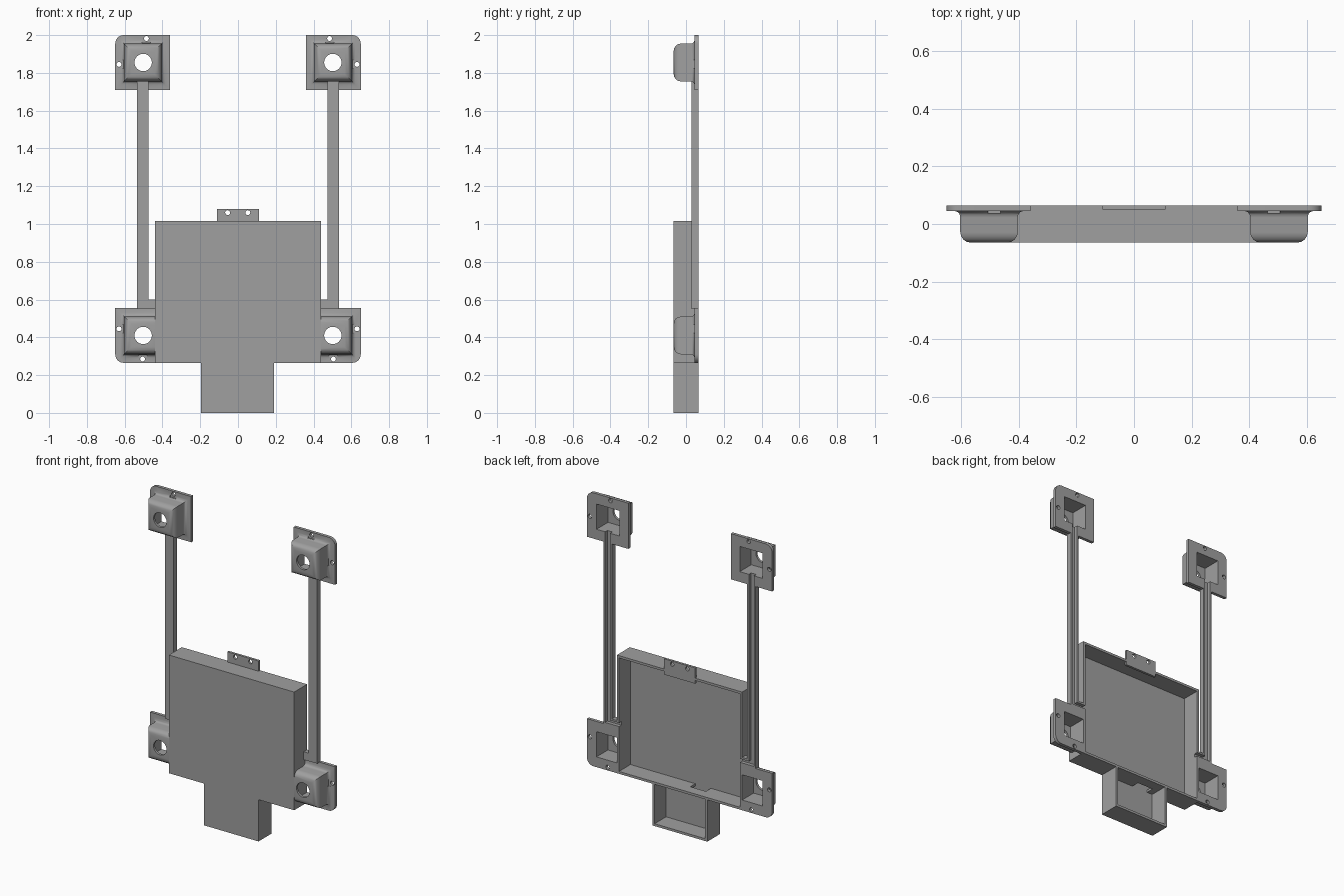
import bpy, bmesh, math

cube = bpy.data.objects.get("Cube")
if cube:
    bpy.data.objects.remove(cube, do_unlink=True)

FRONT, BACK = -0.065, 0.065      # overall depth
PLATE, WALL = 0.045, 0.015       # flange front plane, shell thickness

grey = bpy.data.materials.new("plain grey")
grey.use_nodes = True
grey.diffuse_color = (0.35, 0.35, 0.35, 1)
grey.node_tree.nodes["Principled BSDF"].inputs["Base Color"].default_value = grey.diffuse_color


def loft(name, rings):
    """Closed solid through matching rings of points."""
    bm = bmesh.new()
    loops = [[bm.verts.new(p) for p in ring] for ring in rings]
    n = len(loops[0])
    for a, b in zip(loops, loops[1:]):
        for i in range(n):
            j = (i + 1) % n
            bm.faces.new((a[i], a[j], b[j], b[i]))
    bm.faces.new(loops[0])
    bm.faces.new(loops[-1])
    bmesh.ops.recalc_face_normals(bm, faces=bm.faces)
    mesh = bpy.data.meshes.new(name)
    bm.to_mesh(mesh)
    bm.free()
    mesh.materials.append(grey)
    obj = bpy.data.objects.new(name, mesh)
    bpy.context.collection.objects.link(obj)
    return obj


def prism(name, outline, y0, y1):
    return loft(name, [[(x, y, z) for x, z in outline] for y in (y0, y1)])


def box(name, x0, x1, y0, y1, z0, z1):
    return prism(name, [(x0, z0), (x1, z0), (x1, z1), (x0, z1)], y0, y1)


def rod(x, z, r, n=32):
    turn = [2 * math.pi * i / n for i in range(n)]
    return prism("hole_cutter", [(x + r * math.cos(t), z + r * math.sin(t)) for t in turn], -0.2, 0.2)


def apply(obj, mod):
    bpy.ops.object.select_all(action='DESELECT')
    bpy.context.view_layer.objects.active = obj
    obj.select_set(True)
    bpy.ops.object.modifier_apply(modifier=mod.name)


def combine(obj, other, operation='DIFFERENCE'):
    mod = obj.modifiers.new("combine", 'BOOLEAN')
    mod.operation, mod.solver, mod.object = operation, 'EXACT', other
    other.hide_render = True
    apply(obj, mod)
    bpy.data.objects.remove(other, do_unlink=True)


def mirror(obj):
    mod = obj.modifiers.new("mirror", 'MIRROR')
    mod.use_mirror_merge = False
    apply(obj, mod)


def cut_box(obj, *bounds):
    combine(obj, box("box_cutter", *bounds))


# Corner pods: flange with one round corner, mitred rounded housing, lens hole
PROFILE = [(0.118, 0.055), (0.118, 0.045), (0.108, 0.041), (0.102, 0.034), (0.1, 0.023),
           (0.1, -0.028), (0.097, -0.042), (0.089, -0.054), (0.077, -0.062), (0.062, FRONT)]
CORNERS = [(-1, -1), (1, -1), (1, 1), (-1, 1)]


def pod(name, cz, up, side_hole, end_hole):
    half, r, cx = 0.145, 0.045, 0.505
    arc = [math.pi / 2 * i / 8 for i in range(9)]
    outline = [(cx - half, cz + up * half), (cx - half, cz - up * half), (cx + half, cz - up * half)]
    outline += [(cx + half - r + r * math.cos(t), cz + up * (half - r + r * math.sin(t))) for t in arc]
    flange = prism(name, outline, PLATE, BACK)
    bump = loft("housing", [[(cx - 0.002 + h * i, y, cz + h * j) for i, j in CORNERS] for h, y in PROFILE])
    # Clear seats around the screws
    sx, sz = side_hole
    ex, ez = end_hole
    cut_box(bump, 0.605, 0.7, 0, PLATE, sz - 0.022, sz + 0.022)
    ends = sorted((cz + up * 0.104, cz + up * 0.2))
    cut_box(bump, ex - 0.022, ex + 0.022, 0, PLATE, *ends)
    combine(flange, bump, 'UNION')
    cut_box(flange, cx - 0.082, cx + 0.078, FRONT + WALL, 0.1, cz - 0.08, cz + 0.08)
    combine(flange, rod(cx - 0.003, cz, 0.046))
    for x, z in (side_hole, end_hole):
        combine(flange, rod(x, z, 0.013, 16))
    return flange


upper = pod("upper_pods", 1.855, 1, (0.63, 1.845), (0.485, 1.982))
cut_box(upper, 0.487, 0.523, 0.042, 0.1, 1.6, 1.8)
lower = pod("lower_pods", 0.41, -1, (0.63, 0.445), (0.505, 0.285))
cut_box(lower, 0.2, 0.43, -0.2, 0.2, 0, 1)

# Cable rails: channels open at the back, with a side branch into the tray
rails = box("cable_rails", 0.475, 0.535, 0.03, BACK, 0.55, 1.775)
combine(rails, box("branch", 0.43, 0.49, 0.03, BACK, 0.55, 0.6), 'UNION')
cut_box(rails, 0.487, 0.523, 0.042, 0.1, 0.565, 1.9)
cut_box(rails, 0.4, 0.5, 0.042, 0.1, 0.565, 0.588)

for part in (upper, lower, rails):
    mirror(part)

# Main tray and the lower compartment, one shell open at the back
shell = prism("tray_shell", [(-0.195, 0), (0.19, 0), (0.19, 0.265), (0.44, 0.265), (0.44, 1.015),
                             (-0.44, 1.015), (-0.44, 0.265), (-0.195, 0.265)], FRONT, BACK)
cut_box(shell, -0.44 + WALL, 0.44 - WALL, FRONT + WALL, 0.1, 0.28, 1.0)
cut_box(shell, -0.18, 0.175, FRONT + WALL, 0.1, WALL, 0.265)
# Cable passages between compartments and from the rails
cut_box(shell, -0.14, -0.03, FRONT + WALL, 0.0, 0.24, 0.3)
for s in (-1, 1):
    cut_box(shell, *sorted((s * 0.41, s * 0.46)), 0.042, 0.1, 0.565, 0.588)

# Mounting tab on the top edge
tab = box("mounting_tab", -0.11, 0.11, 0.05, BACK, 0.98, 1.08)
for x in (-0.055, 0.052):
    combine(tab, rod(x, 1.06, 0.013, 16))

for part in (upper, lower):
    bpy.ops.object.select_all(action='DESELECT')
    bpy.context.view_layer.objects.active = part
    part.select_set(True)
    bpy.ops.object.shade_smooth_by_angle(angle=math.radians(35))
